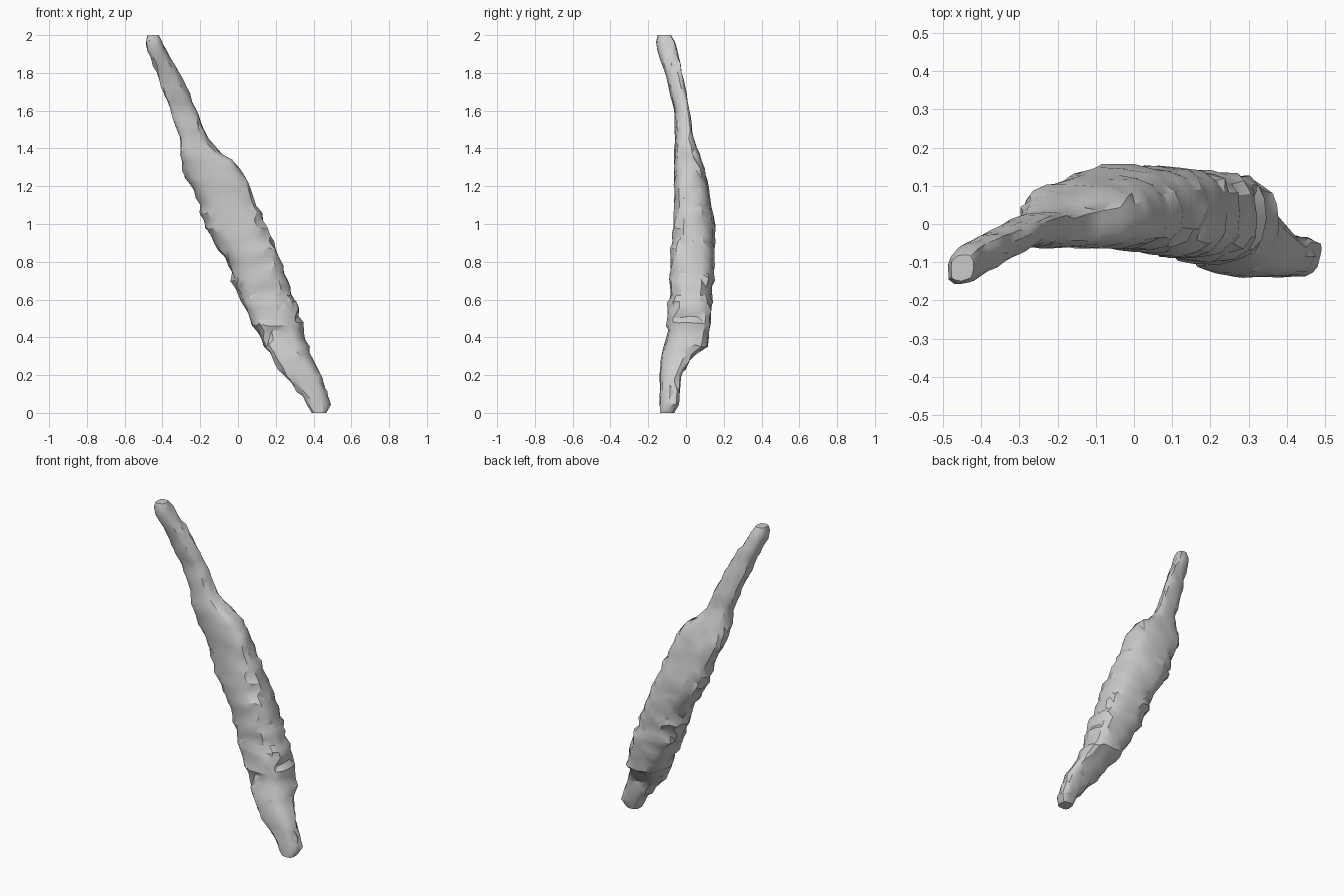
import bpy
import bmesh
import math
import random

random.seed(4)
if "Cube" in bpy.data.objects:
    bpy.data.objects.remove(bpy.data.objects["Cube"], do_unlink=True)

# Cross-section limits in hundredths: height, left, right, front, back, skew
SECTIONS = [
    (0, 39, 47, -14, -6, -20), (4, 37, 49, -14, -4, -30), (10, 33, 48, -14, -3, -30),
    (20, 24, 44, -14, -3, -30), (30, 17, 39, -14, 4, -30), (36, 14, 37, -11, 12, -20),
    (60, 1, 30, -9, 14, 0), (80, -6, 23, -8, 15, 15), (100, -18, 14, -7, 15, 15),
    (120, -25, 6, -6, 12, 15), (131, -30, 0, -6, 9, 0), (140, -30, -12, -6, 6, -20),
    (146, -31, -16, -6, 4, -30), (160, -36, -22, -6, 2, -40),
    (180, -43, -31, -11, -2, -40), (194, -49, -39, -16, -5, -40),
    (200, -48, -42, -15, -8, -20),
]
SIDES = 18
RINGS = 52


def section_at(z):
    """Interpolate the limits at height z."""
    for low, high in zip(SECTIONS, SECTIONS[1:]):
        if z <= high[0]:
            t = (z - low[0]) / (high[0] - low[0])
            return [(a + (b - a) * t) / 100 for a, b in zip(low, high)][1:]
    return [v / 100 for v in SECTIONS[-1][1:]]


def rounded(v):
    """Square the curve off slightly."""
    return math.copysign(abs(v) ** 0.74, v)


def muscle_ring(bm, index):
    """One lumpy, skewed oval slice of the belly or tendon."""
    z = 200 * index / (RINGS - 1)
    left, right, front, back, skew = section_at(z)
    at_end = index in (0, RINGS - 1)
    swell = 1 + (0 if at_end else random.uniform(-0.04, 0.05))
    ring = []
    for i in range(SIDES):
        angle = math.tau * i / SIDES
        size = swell * random.uniform(0.93, 1.05)
        x = (left + right) / 2 + (right - left) / 2 * size * rounded(math.cos(angle + skew))
        y = (front + back) / 2 + (back - front) / 2 * size * rounded(math.sin(angle))
        lift = 0 if at_end else random.uniform(-0.01, 0.01)
        ring.append(bm.verts.new((x, y, z / 100 + lift)))
    return ring


# Muscle belly with tapering tendons
bm = bmesh.new()
rings = [muscle_ring(bm, i) for i in range(RINGS)]
for lower, upper in zip(rings, rings[1:]):
    for i in range(SIDES):
        j = (i + 1) % SIDES
        bm.faces.new((lower[i], lower[j], upper[j], upper[i]))
bm.faces.new(rings[0][::-1])
bm.faces.new(rings[-1])
bmesh.ops.triangulate(bm, faces=bm.faces[:])
bmesh.ops.recalc_face_normals(bm, faces=bm.faces[:])
mesh = bpy.data.meshes.new("muscle")
bm.to_mesh(mesh)
bm.free()
muscle = bpy.data.objects.new("muscle", mesh)
bpy.context.collection.objects.link(muscle)

# Plain grey surface
grey = bpy.data.materials.new("plain grey")
grey.use_nodes = True
colour = (0.6, 0.6, 0.6, 1)
grey.diffuse_color = colour
grey.node_tree.nodes["Principled BSDF"].inputs["Base Color"].default_value = colour
mesh.materials.append(grey)

bpy.ops.object.select_all(action="DESELECT")
muscle.select_set(True)
bpy.context.view_layer.objects.active = muscle
bpy.ops.object.shade_smooth_by_angle(angle=math.radians(30))
